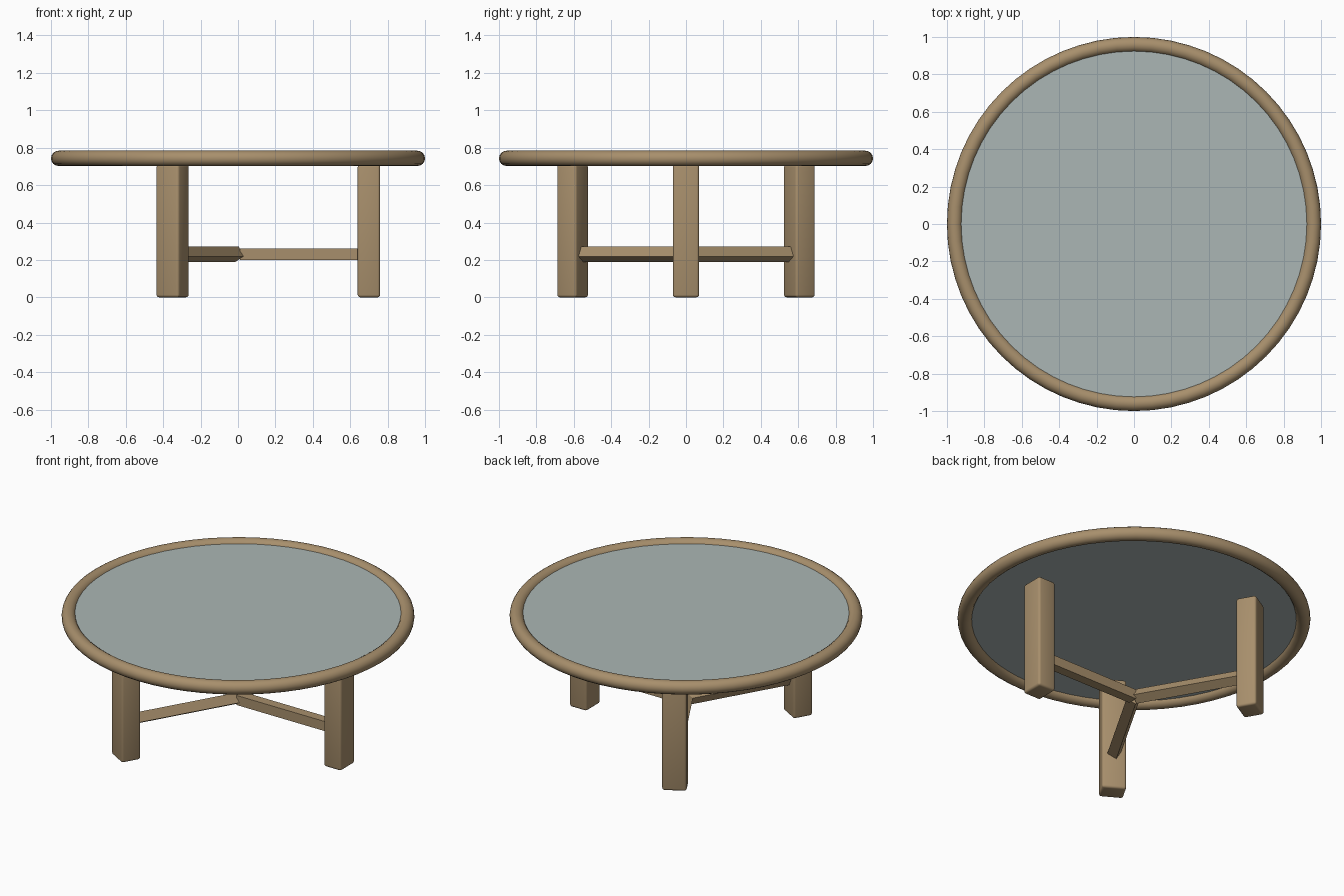
import bpy
from math import radians
from mathutils import Matrix, Vector

cube = bpy.data.objects.get("Cube")
if cube:
    bpy.data.objects.remove(cube, do_unlink=True)


def make_material(name, colour):
    mat = bpy.data.materials.new(name)
    mat.use_nodes = True
    mat.diffuse_color = colour
    mat.node_tree.nodes["Principled BSDF"].inputs["Base Color"].default_value = colour
    return mat


WOOD = make_material("brown wood", (0.39, 0.275, 0.15, 1))
GLASS = make_material("grey green glass", (0.41, 0.47, 0.46, 1))


def finish(name, mat, smooth=None):
    obj = bpy.context.object
    obj.name = name
    obj.data.materials.append(mat)
    if smooth:
        bpy.ops.object.shade_smooth_by_angle(angle=radians(smooth))
    return obj


def box(name, centre, size, turn, bevel=0.0):
    """Box placed along +x, then turned about the table centre."""
    bpy.ops.mesh.primitive_cube_add(size=1)
    obj = finish(name, WOOD)
    obj.data.transform(Matrix.Diagonal((*size, 1)))
    if bevel:
        mod = obj.modifiers.new("soft edges", "BEVEL")
        mod.width = bevel
        mod.segments = 3
        bpy.ops.object.modifier_apply(modifier=mod.name)
        bpy.ops.object.shade_smooth_by_angle(angle=radians(40))
    obj.matrix_world = turn @ Matrix.Translation(Vector(centre))
    return obj


# Round rim
RIM_Z = 0.743
bpy.ops.mesh.primitive_torus_add(major_radius=0.959, minor_radius=0.041,
                                 major_segments=64, minor_segments=16,
                                 location=(0, 0, RIM_Z))
finish("rim", WOOD, 60)

# Table top panel held inside the rim
bpy.ops.mesh.primitive_cylinder_add(vertices=64, radius=0.93, depth=0.03,
                                    location=(0, 0, RIM_Z + 0.005))
finish("glass_top", GLASS, 40)

# Three legs, each with a stretcher running to the centre
parts = (("left", 0, 0), ("back_right", 120, -30), ("front_right", 240, 30))
for side, angle, roll in parts:
    turn = Matrix.Rotation(radians(angle), 4, "Z")
    box(side + "_leg", (0.70, 0, 0.355), (0.12, 0.14, 0.71), turn, bevel=0.014)
    bar = box(side + "_stretcher", (0.325, 0, 0.23), (0.63, 0.06, 0.06), turn)
    bar.matrix_world = bar.matrix_world @ Matrix.Rotation(radians(roll), 4, "X")
